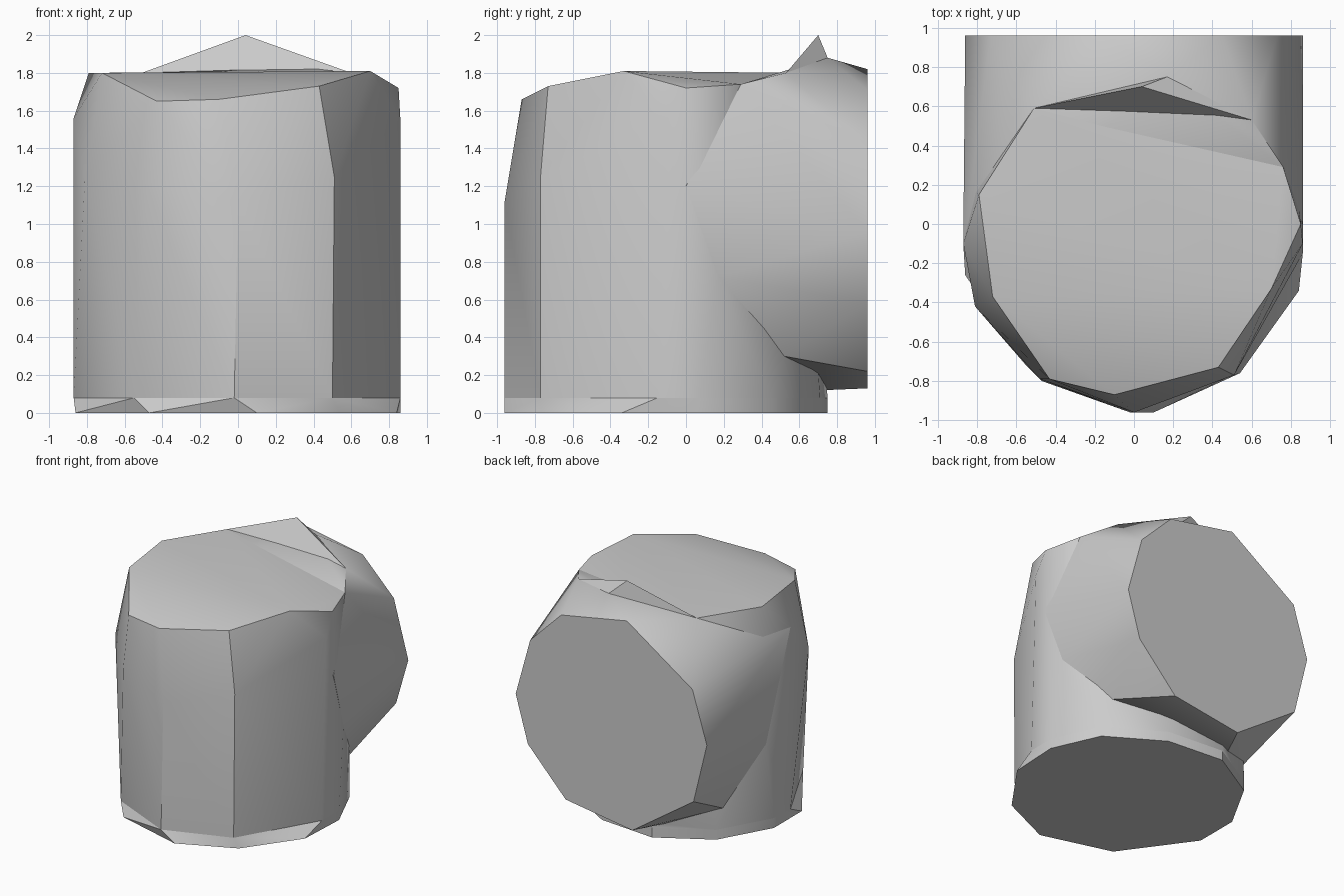
import bpy
import bmesh
import math

cube = bpy.data.objects.get("Cube")
if cube:
    bpy.data.objects.remove(cube, do_unlink=True)

# Single flat grey for every part
grey = bpy.data.materials.new("plain_grey")
grey.use_nodes = True
colour = (0.6, 0.6, 0.6, 1)
grey.diffuse_color = colour
grey.node_tree.nodes["Principled BSDF"].inputs["Base Color"].default_value = colour


def solid_part(name, points):
    """Wrap a closed faceted skin around the given section points."""
    bm = bmesh.new()
    for point in points:
        bm.verts.new(point)
    bmesh.ops.convex_hull(bm, input=bm.verts[:])
    loose = [v for v in bm.verts if not v.link_faces]
    bmesh.ops.delete(bm, geom=loose, context='VERTS')
    bmesh.ops.dissolve_limit(bm, angle_limit=math.radians(1),
                             verts=bm.verts[:], edges=bm.edges[:])
    bmesh.ops.recalc_face_normals(bm, faces=bm.faces[:])
    mesh = bpy.data.meshes.new(name)
    bm.to_mesh(mesh)
    bm.free()
    mesh.materials.append(grey)
    obj = bpy.data.objects.new(name, mesh)
    bpy.context.collection.objects.link(obj)
    bpy.ops.object.select_all(action='DESELECT')
    obj.select_set(True)
    bpy.context.view_layer.objects.active = obj
    bpy.ops.object.shade_smooth_by_angle(angle=math.radians(35))


def at_height(outline, z):
    return [(x, y, z) for x, y in outline]


# Points shared by the trunk and the branch where they join
rim_left = (.6, .53, 1.8)
rim_right = (-.51, .59, 1.8)
rim_dip = (.76, .29, 1.74)
side_right = (-.87, -.1, 1.56)
joint = [(.83, .17, .72), (.64, .52, .3), (-.3, .72, .12),
         (-.66, .47, .25), (-.86, .2, .72)]

# Low base: the floor outline turned half a step against the foot outline
base = [(.84, -.34), (.86, .07), (.69, .45), (.26, .71), (-.22, .75), (-.63, .51),
        (-.86, .1), (-.86, -.26), (-.47, -.8), (.1, -.96), (.54, -.76)]
foot = [(-.87, -.1), (-.55, -.72), (-.02, -.96), (.5, -.77), (.86, -.15)] + base[1:7]
foot_ring = at_height(foot, .08)
solid_part("base", at_height(base, 0) + foot_ring)

# Upright trunk: foot, shoulder and slanted top rim
shoulder = [(-.81, -.42, 1.25), (-.48, -.79, 1.2), (0, -.96, 1.12),
            (.51, -.77, 1.25), (.86, -.1, 1.55), side_right]
rim = [(-.79, .15, 1.8), (-.72, -.37, 1.8), (-.43, -.79, 1.65), (-.1, -.87, 1.66),
       (.43, -.73, 1.73), (.7, -.33, 1.81), (.85, 0, 1.72), rim_dip, rim_right]
solid_part("trunk", foot_ring + joint + shoulder + rim)

# Side branch: ten-sided end face flaring into the trunk
end_profile = [(.45, 1.71), (-.14, 1.82), (-.73, 1.42), (-.86, 1), (-.74, .51),
               (-.19, .13), (.41, .22), (.75, .58), (.86, .96), (.73, 1.43)]
end_face = [(x, .96, z) for x, z in end_profile]
ridge = (.17, .75, 1.88)
root = [side_right, (-.86, .22, 1.25), (.86, 0, 1.2), rim_dip, rim_left, rim_right]
solid_part("branch", end_face + joint + root + [ridge])

# Pointed crest standing over the joint
solid_part("crest", [rim_left, rim_right, ridge, (.04, .7, 2)])
